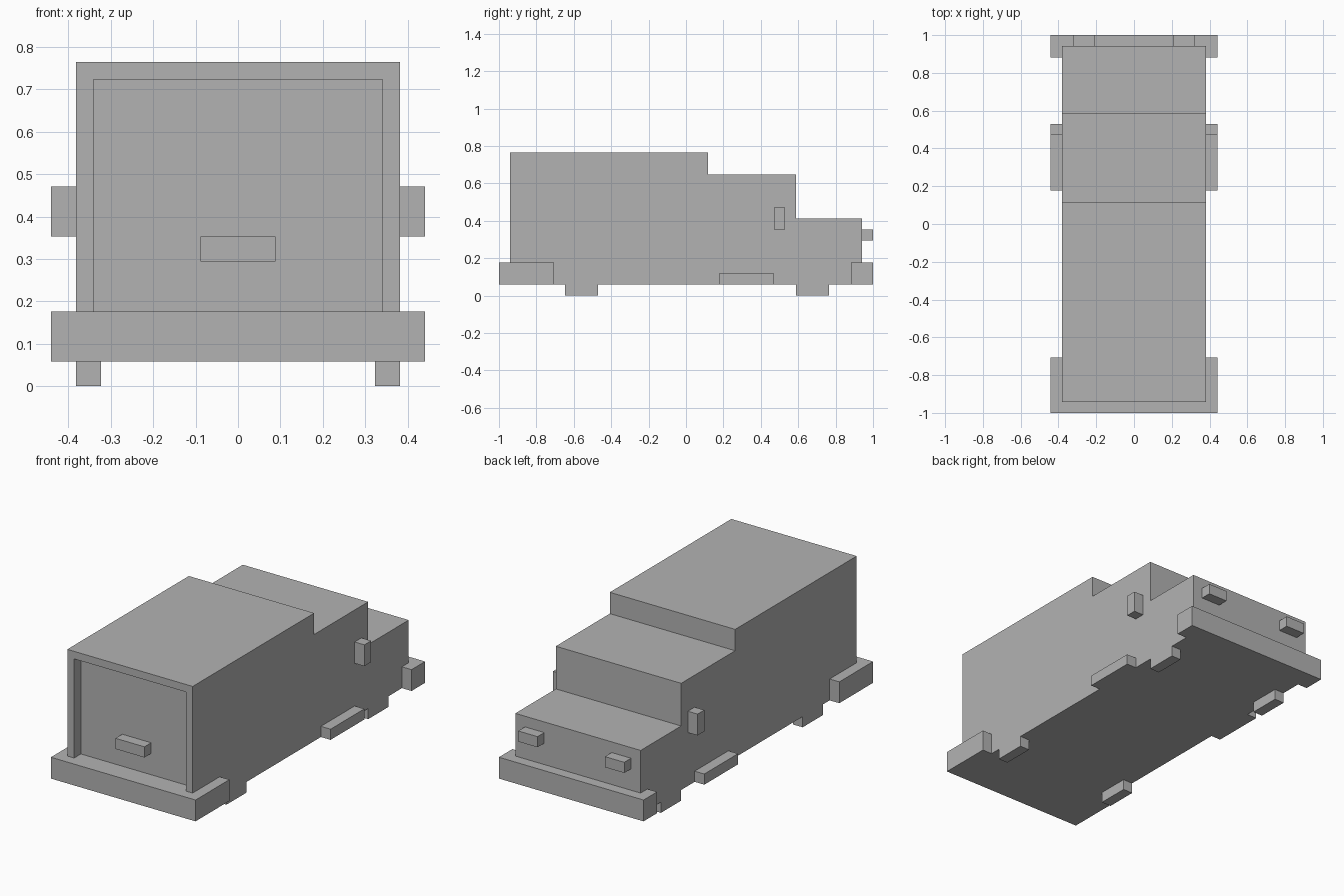
import bpy
import bmesh
from mathutils import Vector

cube = bpy.data.objects.get("Cube")
if cube:
    bpy.data.objects.remove(cube, do_unlink=True)

U = 1 / 17          # one block of the model's grid
HALF = 6.5          # half width of the body, in blocks

grey = bpy.data.materials.new("plain grey")
grey.use_nodes = True
grey.diffuse_color = (0.45, 0.45, 0.45, 1)
grey.node_tree.nodes["Principled BSDF"].inputs["Base Color"].default_value = (0.45, 0.45, 0.45, 1)


def finish(name, bm):
    bmesh.ops.recalc_face_normals(bm, faces=bm.faces)
    bmesh.ops.scale(bm, vec=(U, U, U), verts=bm.verts)
    mesh = bpy.data.meshes.new(name)
    bm.to_mesh(mesh)
    bm.free()
    mesh.materials.append(grey)
    obj = bpy.data.objects.new(name, mesh)
    bpy.context.collection.objects.link(obj)
    return obj


def prism(points, along):
    """Extrude a closed outline by a vector."""
    bm = bmesh.new()
    face = bm.faces.new([bm.verts.new(p) for p in points])
    out = bmesh.ops.extrude_face_region(bm, geom=[face], use_keep_orig=True)
    moved = [g for g in out["geom"] if isinstance(g, bmesh.types.BMVert)]
    bmesh.ops.translate(bm, vec=along, verts=moved)
    bmesh.ops.recalc_face_normals(bm, faces=bm.faces)
    return bm


def box(name, x, y, z):
    outline = [(x[0], y[0], z[0]), (x[1], y[0], z[0]),
               (x[1], y[1], z[0]), (x[0], y[1], z[0])]
    return finish(name, prism(outline, Vector((0, 0, z[1] - z[0]))))


def pair(name, x, y, z):
    box("left_" + name, x, y, z)
    box("right_" + name, (-x[1], -x[0]), y, z)


# Stepped body: cargo box, cab and hood
side = [(-16, 1), (16, 1), (16, 7), (10, 7), (10, 11), (2, 11), (2, 13), (-16, 13)]
body = prism([(-HALF, y, z) for y, z in side], Vector((2 * HALF, 0, 0)))

# Recessed door in the end of the cargo box
door = min(body.faces, key=lambda f: f.calc_center_median().y)
bmesh.ops.inset_region(body, faces=[door], thickness=1)
for v in door.verts:
    if v.co.z < 5:
        v.co.z = 3
bmesh.ops.inset_region(body, faces=[door], thickness=0)
bmesh.ops.translate(body, vec=(0, 1, 0), verts=list(door.verts))
finish("body", body)
box("door_handle", (-1.5, 1.5), (-16, -15), (5, 6))


# Bumpers wrap round the body ends
def bumper(name, end, reach):
    inner, outer = end * 16, end * 17
    wide = HALF + 1
    outline = [(-wide, outer), (wide, outer), (wide, reach), (HALF, reach),
               (HALF, inner), (-HALF, inner), (-HALF, reach), (-wide, reach)]
    finish(name, prism([(x, y, 1) for x, y in outline], Vector((0, 0, 2))))


bumper("cargo_bumper", -1, -12)
bumper("hood_bumper", 1, 15)

# Paired details
pair("headlight", (3.5, 5.5), (16, 17), (5, 6))
pair("mirror", (HALF, HALF + 1), (8, 9), (6, 8))
pair("side_step", (HALF, HALF + 1), (3, 8), (1, 2))
pair("hood_wheel", (HALF - 1, HALF), (10, 13), (0, 1))
pair("cargo_wheel", (HALF - 1, HALF), (-11, -8), (0, 1))
